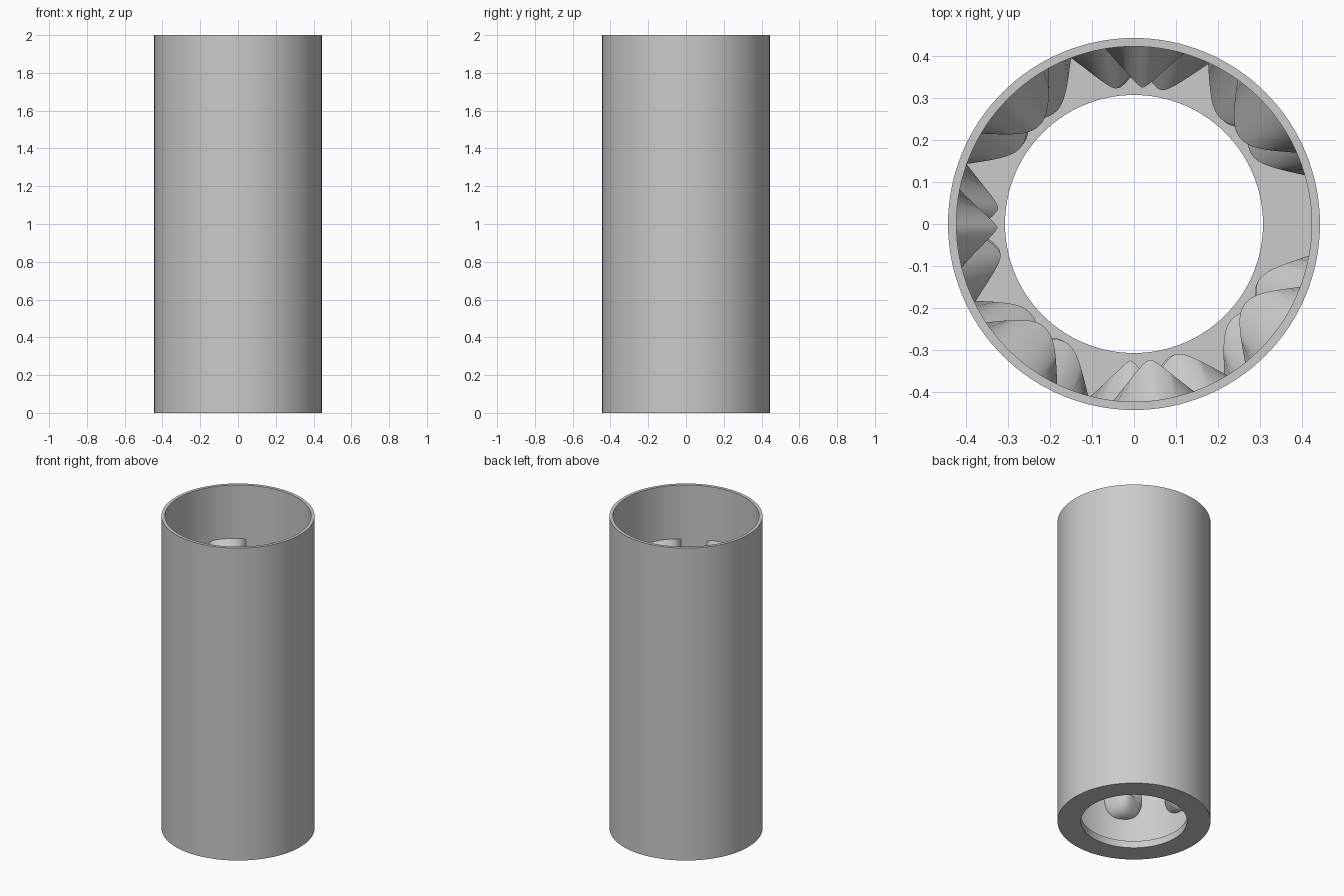
import bpy, bmesh, math
from math import sin, cos, pi, radians

cube = bpy.data.objects.get("Cube")
if cube:
    bpy.data.objects.remove(cube)

grey = bpy.data.materials.new("plain_grey")
grey.use_nodes = True
grey.diffuse_color = (0.6, 0.6, 0.6, 1)
grey.node_tree.nodes["Principled BSDF"].inputs["Base Color"].default_value = (0.6, 0.6, 0.6, 1)

OUTER, INNER, HOLE = 0.444, 0.424, 0.308
HEIGHT, FLOOR = 2.0, 0.045


def finish(bm, name):
    bmesh.ops.recalc_face_normals(bm, faces=bm.faces)
    mesh = bpy.data.meshes.new(name)
    bm.to_mesh(mesh)
    bm.free()
    mesh.materials.append(grey)
    obj = bpy.data.objects.new(name, mesh)
    bpy.context.collection.objects.link(obj)
    bpy.ops.object.select_all(action='DESELECT')
    obj.select_set(True)
    bpy.context.view_layer.objects.active = obj
    bpy.ops.object.shade_smooth_by_angle(angle=radians(35))
    return obj


# Tube with a ring floor: one closed profile turned about z
def tube(segments=128):
    profile = [(HOLE, 0), (OUTER, 0), (OUTER, HEIGHT),
               (INNER, HEIGHT), (INNER, FLOOR), (HOLE, FLOOR)]
    bm = bmesh.new()
    rings = [[bm.verts.new((r * cos(a), r * sin(a), z)) for r, z in profile]
             for a in (2 * pi * i / segments for i in range(segments))]
    n = len(profile)
    for i in range(segments):
        a, b = rings[i], rings[(i + 1) % segments]
        for j in range(n):
            k = (j + 1) % n
            bm.faces.new((a[j], b[j], b[k], a[k]))
    finish(bm, "tube_shell")


# Inner lug: sloping top, pointed lip, rounded underside running into the wall
def lug(name, angle, top, across=16, down=8):
    diagonal = abs(sin(2 * angle))
    half = (0.094 + 0.021 * diagonal) / INNER
    power = 1.3 + 0.9 * diagonal
    depth, root = 0.108, INNER + 0.01
    levels = [(top, 1, 0)]
    for i in range(down + 1):
        t = pi / 2 * i / down
        levels.append((top - 0.09 - 0.115 * sin(t), max(cos(t), 0.02) ** 0.7, cos(t)))
    bm = bmesh.new()
    front, back = [], []
    for z, width, reach in levels:
        rows = ([], [])
        for i in range(across + 1):
            u = 2 * i / across - 1
            a = angle + u * half * width
            r = root - 0.008 - (depth - 0.008) * reach * (1 - abs(u) ** power)
            for row, radius in zip(rows, (r, root)):
                row.append(bm.verts.new((radius * cos(a), radius * sin(a), z)))
        front.append(rows[0])
        back.append(rows[1])
    for j in range(len(levels) - 1):
        for i in range(across):
            for g in (front, back):
                bm.faces.new((g[j][i], g[j][i + 1], g[j + 1][i + 1], g[j + 1][i]))
        for i in (0, across):
            bm.faces.new((front[j][i], back[j][i], back[j + 1][i], front[j + 1][i]))
    for j in (0, len(levels) - 1):
        for i in range(across):
            bm.faces.new((front[j][i], front[j][i + 1], back[j][i + 1], back[j][i]))
    finish(bm, name)


tube()

# Four staggered rows of seven lugs, leaving a gap on one side
for row, turn in enumerate((0, 11, -8, 10)):
    for i in range(7):
        lug(f"inner_lug_{row + 1}_{i + 1}", radians(39 + 47.5 * i + turn), 1.66 - 0.4 * row)
